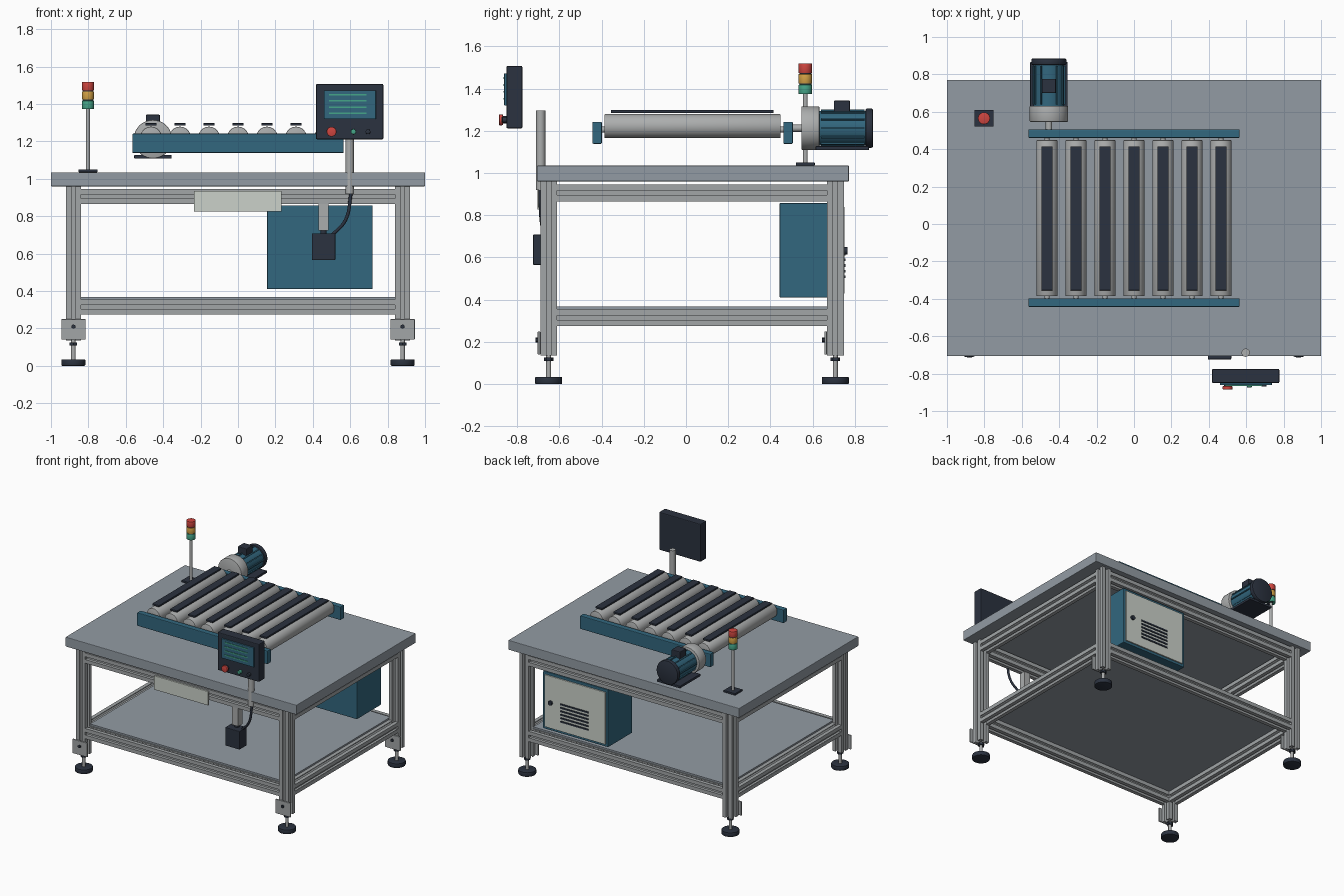
import bpy, bmesh, math
from mathutils import Matrix, Vector

if "Cube" in bpy.data.objects:
    bpy.data.objects.remove(bpy.data.objects["Cube"])


def mat(name, r, g, b):
    m = bpy.data.materials.new(name)
    m.diffuse_color = (r, g, b, 1)
    m.use_nodes = True
    m.node_tree.nodes["Principled BSDF"].inputs["Base Color"].default_value = m.diffuse_color
    return m


TOP = mat("table_grey", 0.29, 0.33, 0.37)
ALU = mat("aluminium", 0.36, 0.38, 0.39)
STEEL = mat("roller_steel", 0.41, 0.42, 0.42)
DARK = mat("charcoal", 0.024, 0.032, 0.05)
BLUE = mat("machine_blue", 0.032, 0.135, 0.21)
PALE = mat("pale_panel", 0.60, 0.64, 0.59)
RED = mat("signal_red", 0.62, 0.06, 0.05)
AMBER = mat("signal_amber", 0.66, 0.36, 0.06)
GREEN = mat("signal_green", 0.06, 0.38, 0.25)


def finish(name, bm, material, smooth=False):
    bmesh.ops.recalc_face_normals(bm, faces=bm.faces)
    me = bpy.data.meshes.new(name)
    bm.to_mesh(me)
    bm.free()
    me.materials.append(material)
    if smooth:
        for p in me.polygons:
            p.use_smooth = True
        me.set_sharp_from_angle(angle=math.radians(35))
    ob = bpy.data.objects.new(name, me)
    bpy.context.collection.objects.link(ob)
    return ob


def box(name, x, y, z, material, bevel=0.0):
    """Box from (min, max) pairs."""
    bm = bmesh.new()
    bmesh.ops.create_cube(bm, size=1)
    for v in bm.verts:
        v.co = Vector([(a + b) / 2 + c * (b - a) for (a, b), c in zip((x, y, z), v.co)])
    if bevel:
        bmesh.ops.bevel(bm, geom=bm.edges[:], offset=bevel, segments=2, profile=0.5, affect='EDGES')
    return finish(name, bm, material)


AXES = {'z': Matrix(), 'y': Matrix.Rotation(-math.pi / 2, 4, 'X'), 'x': Matrix.Rotation(math.pi / 2, 4, 'Y')}


def cyl(name, start, length, r, material, axis='z', sides=32, bevel=0.0):
    """Cylinder from its start point along a positive axis."""
    bm = bmesh.new()
    bmesh.ops.create_cone(bm, cap_ends=True, segments=sides, radius1=r, radius2=r, depth=length,
                          matrix=Matrix.Translation((0, 0, length / 2)))
    if bevel:
        rim = [e for e in bm.edges if any(len(f.verts) > 4 for f in e.link_faces)]
        bmesh.ops.bevel(bm, geom=rim, offset=bevel, segments=2, profile=0.5, affect='EDGES')
    bm.transform(Matrix.Translation(start) @ AXES[axis])
    return finish(name, bm, material, sides > 8)


def extrusion(name, start, length, axis):
    """Slotted square aluminium profile."""
    h, s, d = 0.04, 0.011, 0.022
    side = [(-h, -h), (-s, -h), (-s, -h + 0.008), (-0.017, -h + 0.012),
            (-0.012, -h + d), (0.012, -h + d), (0.017, -h + 0.012), (s, -h + 0.008), (s, -h)]
    pts = []
    for k in range(4):
        c, n = round(math.cos(k * math.pi / 2)), round(math.sin(k * math.pi / 2))
        pts += [(x * c - y * n, x * n + y * c) for x, y in side]
    bm = bmesh.new()
    f = bm.faces.new([bm.verts.new((x, y, 0)) for x, y in pts])
    ext = bmesh.ops.extrude_face_region(bm, geom=[f])
    bmesh.ops.translate(bm, verts=[v for v in ext['geom'] if isinstance(v, bmesh.types.BMVert)], vec=(0, 0, length))
    bm.transform(Matrix.Translation(start) @ AXES[axis])
    return finish(name, bm, ALU)


# Table top and lower shelf
box("table_top", (-1, 1), (-0.706, 0.771), (0.96, 1.035), TOP, 0.004)
box("lower_shelf", (-0.84, 0.84), (-0.63, 0.69), (0.355, 0.368), TOP)

# Legs with levelling feet and bolted plates
LX, LY = 0.88, (-0.65, 0.707)
for x in (-LX, LX):
    for y in LY:
        tag = ("left" if x < 0 else "right") + ("_front" if y < 0 else "_back")
        extrusion(tag + "_leg", (x, y, 0.135), 0.825, 'z')
        box(tag + "_foot_plate", (x - 0.065, x + 0.065), (y - 0.052, y - 0.04), (0.14, 0.25), ALU, 0.003)
        cyl(tag + "_plate_bolt", (x, y - 0.062, 0.21), 0.012, 0.012, DARK, 'y', 6)
        cyl(tag + "_foot_pad", (x, y, 0), 0.035, 0.064, DARK, bevel=0.005)
        cyl(tag + "_foot_stem", (x, y, 0.03), 0.11, 0.012, STEEL, sides=16)
        cyl(tag + "_foot_nut", (x, y, 0.11), 0.016, 0.023, DARK, sides=6)

# Horizontal rails
for level, z in (("upper", 0.906), ("lower", 0.315)):
    for y in LY:
        extrusion(level + ("_front" if y < 0 else "_back") + "_rail", (-0.84, y, z), 1.68, 'x')
    for x in (-LX, LX):
        extrusion(level + ("_left" if x < 0 else "_right") + "_rail", (x, LY[0] + 0.04, z), LY[1] - LY[0] - 0.08, 'y')

# Conveyor side rails, rollers and the dark strips above them
box("conveyor_front_side", (-0.565, 0.565), (-0.443, -0.398), (1.138, 1.242), BLUE, 0.005)
box("conveyor_back_side", (-0.565, 0.565), (0.461, 0.506), (1.138, 1.242), BLUE, 0.005)
for i in range(7):
    x = (i - 3) * 0.155
    cyl(f"roller_{i + 1}", (x, -0.386, 1.222), 0.834, 0.057, STEEL, 'y', bevel=0.004)
    cyl(f"roller_axle_{i + 1}", (x, -0.41, 1.205), 0.88, 0.014, STEEL, 'y', 12)
    box(f"roller_strip_{i + 1}", (x - 0.03, x + 0.03), (-0.355, 0.415), (1.284, 1.298), DARK, 0.003)

# Drive motor
MX, MZ = -0.455, 1.212
cyl("motor_shaft", (MX, 0.49, MZ), 0.07, 0.017, STEEL, 'y', 20)
cyl("gearbox", (MX, 0.546, MZ), 0.086, 0.103, STEEL, 'y', 40, 0.005)
cyl("motor_body", (MX, 0.63, MZ), 0.222, 0.082, BLUE, 'y', 40)
cyl("motor_fan_cap", (MX, 0.85, MZ), 0.035, 0.093, DARK, 'y', 40, 0.007)
for i in range(12):
    fin = box(f"motor_fin_{i + 1}", (-0.004, 0.004), (0.64, 0.845), (0.078, 0.089), BLUE)
    fin.data.transform(Matrix.Translation((MX, 0, MZ)) @ Matrix.Rotation(i * math.pi / 6, 4, 'Y'))
box("motor_terminal_box", (MX - 0.038, MX + 0.038), (0.70, 0.776), (1.28, 1.343), DARK, 0.005)
box("motor_foot", (MX - 0.1, MX + 0.1), (0.614, 0.866), (1.108, 1.127), DARK, 0.003)

# Signal tower
SX, SY = -0.802, 0.565
box("tower_base", (SX - 0.051, SX + 0.051), (SY - 0.045, SY + 0.045), (1.035, 1.05), DARK, 0.003)
cyl("tower_pole", (SX, SY, 1.045), 0.33, 0.011, STEEL, sides=20)
cyl("tower_core", (SX, SY, 1.373), 0.135, 0.028, DARK)
for name, z, m in (("green", 1.373, GREEN), ("amber", 1.423, AMBER), ("red", 1.473, RED)):
    cyl("tower_light_" + name, (SX, SY, z), 0.045, 0.032, m, bevel=0.002)

# Operator panel on its post
cyl("panel_post", (0.597, -0.688, 0.92), 0.375, 0.022, STEEL)
box("panel_case", (0.417, 0.777), (-0.85, -0.775), (1.211, 1.507), DARK, 0.006)
box("panel_screen", (0.459, 0.737), (-0.861, -0.849), (1.32, 1.472), BLUE, 0.002)
for i, w in enumerate((0.20, 0.20, 0.20, 0.20)):
    z = 1.45 - i * 0.033
    box(f"screen_line_{i + 1}", (0.487, 0.487 + w), (-0.865, -0.86), (z - 0.004, z + 0.004), GREEN)
cyl("red_button_collar", (0.5, -0.868, 1.252), 0.02, 0.018, DARK, 'y', 24)
cyl("red_button", (0.5, -0.885, 1.252), 0.018, 0.026, RED, 'y', 32, 0.003)
cyl("green_button", (0.617, -0.873, 1.252), 0.025, 0.014, GREEN, 'y', 24, 0.002)
cyl("dark_button", (0.695, -0.870, 1.252), 0.022, 0.013, STEEL, 'y', 24, 0.002).data.materials[0] = DARK

# Pale plate on the front rail
box("front_plate", (-0.235, 0.232), (-0.702, -0.688), (0.826, 0.935), PALE, 0.002)

# Hanging switch box with bracket and cable
box("switch_bracket", (0.43, 0.485), (-0.69, -0.64), (0.725, 0.868), STEEL)
cyl("switch_gland", (0.457, -0.665, 0.705), 0.025, 0.017, DARK, sides=16)
box("switch_box", (0.395, 0.52), (-0.724, -0.632), (0.565, 0.708), DARK, 0.004)
cu = bpy.data.curves.new("panel_cable", 'CURVE')
cu.dimensions = '3D'
cu.bevel_depth = 0.009
cu.bevel_resolution = 3
cu.use_fill_caps = True
cu.materials.append(DARK)
sp = cu.splines.new('BEZIER')
path = [(0.5, -0.67, 0.695), (0.575, -0.685, 0.78), (0.605, -0.69, 0.925)]
sp.bezier_points.add(len(path) - 1)
for p, co in zip(sp.bezier_points, path):
    p.co = co
    p.handle_left_type = p.handle_right_type = 'AUTO'
bpy.context.collection.objects.link(bpy.data.objects.new("panel_cable", cu))

# Control cabinet with door, knob and louvres at the back
box("cabinet", (0.155, 0.72), (0.443, 0.742), (0.41, 0.858), BLUE, 0.005)
box("cabinet_door", (0.175, 0.70), (0.740, 0.751), (0.43, 0.838), PALE, 0.002)
cyl("door_knob", (0.645, 0.75, 0.632), 0.014, 0.017, DARK, 'y', 20)
for i in range(6):
    z = 0.508 + i * 0.027
    box(f"door_louvre_{i + 1}", (0.32, 0.56), (0.749, 0.756), (z - 0.006, z + 0.006), DARK)
